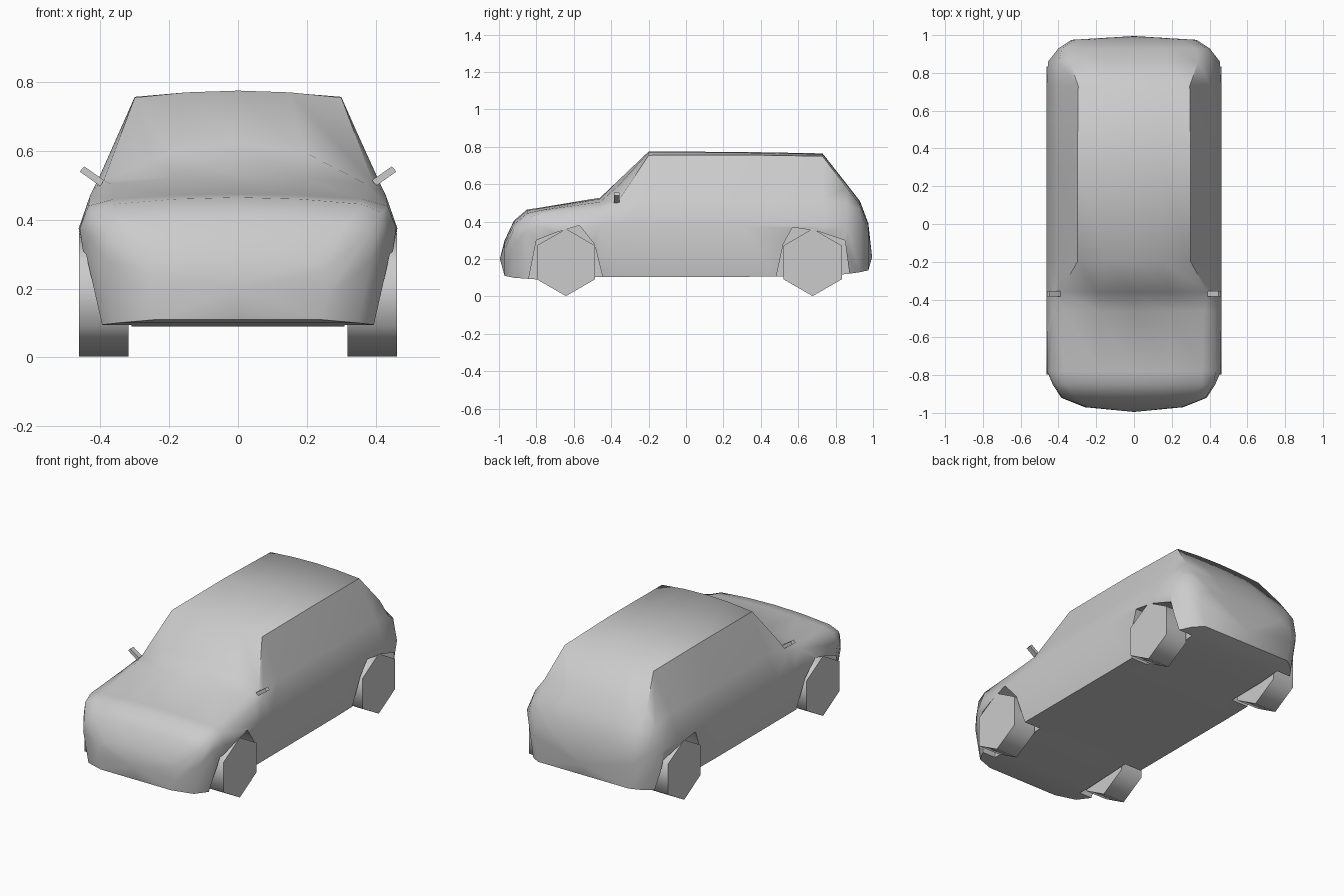
import bpy, bmesh, math

cube = bpy.data.objects.get("Cube")
if cube:
    bpy.data.objects.remove(cube, do_unlink=True)

grey = bpy.data.materials.new("light grey")
grey.use_nodes = True
colour = (0.6, 0.6, 0.6, 1)
grey.diffuse_color = colour
grey.node_tree.nodes["Principled BSDF"].inputs["Base Color"].default_value = colour


def add_object(name, bm):
    bmesh.ops.recalc_face_normals(bm, faces=bm.faces)
    mesh = bpy.data.meshes.new(name)
    bm.to_mesh(mesh)
    bm.free()
    mesh.materials.append(grey)
    obj = bpy.data.objects.new(name, mesh)
    bpy.context.collection.objects.link(obj)
    return obj


def activate(obj):
    bpy.ops.object.select_all(action='DESELECT')
    obj.select_set(True)
    bpy.context.view_layer.objects.active = obj


def smooth(obj, degrees):
    activate(obj)
    bpy.ops.object.shade_smooth_by_angle(angle=math.radians(degrees))


def prism(name, first, second):
    """Solid between two matching outlines."""
    bm = bmesh.new()
    a = [bm.verts.new(p) for p in first]
    b = [bm.verts.new(p) for p in second]
    bm.faces.new(a)
    bm.faces.new(b)
    for i in range(len(a)):
        j = (i + 1) % len(a)
        bm.faces.new((a[i], a[j], b[j], b[i]))
    return add_object(name, bm)


# Body sections: y, floor z, belt x, belt z, shoulder x, shoulder z, roof edge x, roof edge z, crown z
SECTIONS = [
    (-.97, .11, .26, .18, .25, .25, .21, .28, .30),
    (-.92, .10, .385, .28, .38, .36, .31, .385, .405),
    (-.85, .095, .43, .35, .42, .42, .36, .445, .465),
    (-.78, .09, .46, .375, .435, .44, .36, .46, .475),
    (-.46, .105, .463, .375, .43, .47, .37, .505, .528),
    (-.36, .105, .463, .375, .42, .49, .39, .515, .622),
    (-.2, .105, .463, .375, .405, .52, .3, .755, .775),
    (.3, .105, .463, .375, .405, .52, .3, .757, .773),
    (.73, .11, .463, .375, .405, .52, .295, .75, .765),
    (.86, .12, .455, .37, .40, .50, .34, .58, .6),
    (.93, .13, .40, .36, .38, .46, .33, .49, .51),
    (.975, .14, .33, .29, .32, .35, .25, .38, .39),
]


def section_points(y, floor, wx, wz, sx, sz, rx, rz, crown):
    half = [(wx * .91, floor), (wx, wz), (sx, sz), (rx, rz), (rx / 2, rz + .75 * (crown - rz))]
    left = [(x, y, z) for x, z in half]
    right = [(-x, y, z) for x, z in reversed(half)]
    return [(0, y, floor)] + left + [(0, y, crown)] + right


bm = bmesh.new()
rings = [[bm.verts.new(p) for p in section_points(*s)] for s in SECTIONS]
count = len(rings[0])
for a, b in zip(rings, rings[1:]):
    for i in range(count):
        j = (i + 1) % count
        bm.faces.new((a[i], a[j], b[j], b[i]))
for ring, tip in ((rings[0], (0, -.995, .2)), (rings[-1], (0, .995, .21))):
    point = bm.verts.new(tip)
    for i in range(count):
        bm.faces.new((ring[i], ring[(i + 1) % count], point))
body = add_object("body_shell", bm)

# Wheel arches cut into both sides
ARCHES = {
    "front": [(-.86, .0), (-.80, .30), (-.70, .34), (-.57, .38), (-.49, .28), (-.42, .0)],
    "rear": [(.46, .0), (.52, .28), (.57, .37), (.7, .35), (.85, .30), (.89, .0)],
}
for place, outline in ARCHES.items():
    for side in (-1, 1):
        cutter = prism(place + "_arch_cutter", [(side * .31, y, z) for y, z in outline],
                       [(side * .6, y, z) for y, z in outline])
        cutter.hide_render = True
        activate(body)
        mod = body.modifiers.new("arch", 'BOOLEAN')
        mod.operation = 'DIFFERENCE'
        mod.solver = 'EXACT'
        mod.object = cutter
        bpy.ops.object.modifier_apply(modifier=mod.name)
        bpy.data.objects.remove(cutter, do_unlink=True)
smooth(body, 55)

# Six-sided wheels and door mirrors
for side, label in ((1, "left"), (-1, "right")):
    for place, y in (("front", -.642), ("rear", .677)):
        rim = [(y + .18 * math.sin(k * math.pi / 3), .182 + .18 * math.cos(k * math.pi / 3))
               for k in range(6)]
        wheel = prism(f"{place}_{label}_wheel", [(side * .318, *p) for p in rim],
                      [(side * .462, *p) for p in rim])
        smooth(wheel, 65)
    bar = [(.39, .515), (.40, .497), (.46, .54), (.447, .555)]
    prism(f"{label}_mirror", [(side * x, -.385, z) for x, z in bar],
          [(side * x, -.355, z) for x, z in bar])
